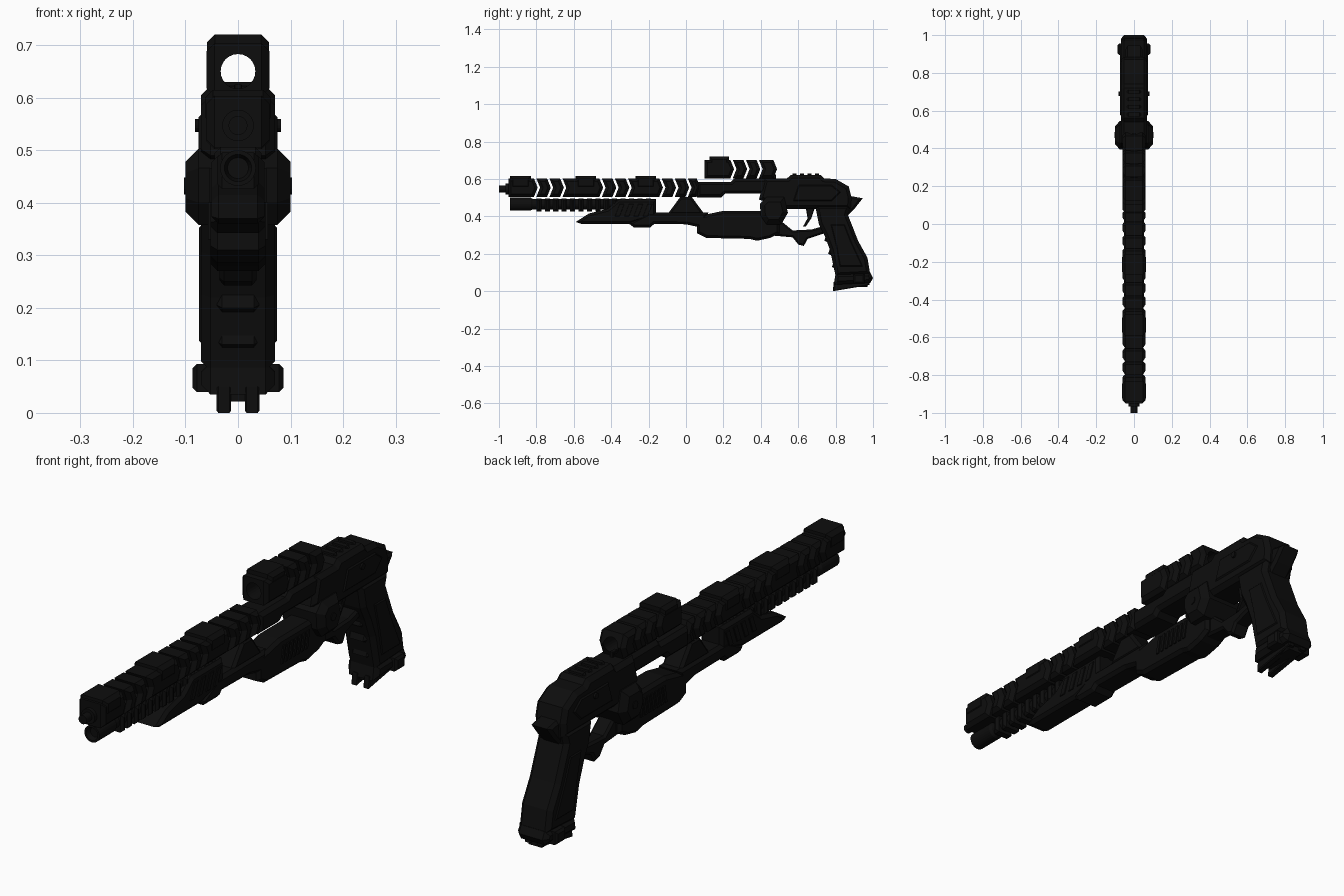
import bpy, bmesh, math
from mathutils import Matrix, Vector

if "Cube" in bpy.data.objects:
    bpy.data.objects.remove(bpy.data.objects["Cube"], do_unlink=True)

black = bpy.data.materials.new("gunmetal_black")
black.use_nodes = True
shade = .004
black.diffuse_color = (shade, shade, shade, 1)
black.node_tree.nodes["Principled BSDF"].inputs["Base Color"].default_value = black.diffuse_color

# Shared landmarks
muzzle_end, shroud_end = -.95, .07
shroud_low, shroud_top = .505, .603
barrel_half, grip_half, drum_half = .06, .07, .1
bore_height, lower_height, sight_height = .547, .466, .65
sides_of_gun = {"left": 1, "right": -1}


def finish(name, bm):
    bmesh.ops.recalc_face_normals(bm, faces=bm.faces)
    mesh = bpy.data.meshes.new(name)
    bm.to_mesh(mesh)
    bm.free()
    mesh.materials.append(black)
    obj = bpy.data.objects.new(name, mesh)
    bpy.context.collection.objects.link(obj)
    return obj


def slab(name, half, profile, soft=.25, x=0):
    """Side profile (y, z) extruded to a half width, rims chamfered in proportion."""
    bm = bmesh.new()
    face = bm.faces.new([bm.verts.new((x - half, y, z)) for y, z in profile])
    grown = bmesh.ops.extrude_face_region(bm, geom=[face])["geom"]
    bmesh.ops.translate(bm, vec=(2 * half, 0, 0),
                        verts=[v for v in grown if isinstance(v, bmesh.types.BMVert)])
    if soft:
        rims = [e for e in bm.edges if math.isclose(e.verts[0].co.x, e.verts[1].co.x)]
        bmesh.ops.bevel(bm, geom=rims, offset=half * soft, segments=1,
                        affect='EDGES', clamp_overlap=True)
    return finish(name, bm)


def block(name, half, front, back, low, top, soft=.25, lean=0):
    """Box section whose top edge can lean backwards."""
    return slab(name, half, [(front, low), (back, low), (back + lean, top), (front + lean, top)], soft)


def turned(name, height, steps, sides=24):
    """Stepped round bar along y from (y, radius) pairs."""
    bm = bmesh.new()
    rings = []
    for y, radius in steps:
        rings.append([bm.verts.new((radius * math.cos(a), y, height + radius * math.sin(a)))
                      for a in (math.tau * i / sides for i in range(sides))])
    for near, far in zip(rings, rings[1:]):
        for i in range(sides):
            j = (i + 1) % sides
            bm.faces.new((near[i], near[j], far[j], far[i]))
    bm.faces.new(rings[0])
    bm.faces.new(rings[-1])
    return finish(name, bm)


def cross_pin(name, y, z, radius, half):
    bm = bmesh.new()
    place = Matrix.Translation(Vector((0, y, z))) @ Matrix.Rotation(math.pi / 2, 4, 'Y')
    bmesh.ops.create_cone(bm, cap_ends=True, segments=16, radius1=radius, radius2=radius,
                          depth=2 * half, matrix=place)
    return finish(name, bm)


def chevrons(name, cuts, low, top, gap=.013, point=.02):
    """Row of arrow-ended segments separated by narrow slits."""
    middle, made = (low + top) / 2, []
    for i, (front, back) in enumerate(zip(cuts, cuts[1:])):
        back -= gap
        profile = [(front, low), (back, low), (back + point, middle), (back, top), (front, top)]
        if i:
            profile.append((front + point, middle))
        made.append(slab(f"{name}_segment_{i + 1}", barrel_half, profile))
    return made


# Upper barrel shroud: three groups of slits, a raised band ahead of each
group_starts = (-.8, -.45, -.13)
slit_pitch = .07
slits = [start + slit_pitch * k for start in group_starts for k in range(3)]
chevrons("shroud", [muzzle_end, *slits, shroud_end], shroud_low, shroud_top)
for i, start in enumerate(group_starts):
    band_back = start - .03
    block(f"shroud_band_{i + 1}", barrel_half + .003, band_back - .11, band_back,
          bore_height, shroud_top + .012)
turned("muzzle", bore_height,
       [(-1, .011), (-1, .018), (-.965, .018), (-.965, .03), (-.9, .03)])

# Lower barrel with cooling rings
turned("lower_barrel", lower_height,
       [(-.92, .02), (-.94, .026), (-.94, .034), (-.83, .034), (-.82, .028), (-.16, .028)])
ring_pitch = .045
for i in range(14):
    front = group_starts[0] + i * ring_pitch
    block(f"cooling_ring_{i + 1}", .04, front, front + ring_pitch * .6,
          lower_height - .04, lower_height + .03)

# Under-barrel housings with slanted louvres
slab("front_housing", .05, [(-.59, .37), (-.56, .36), (-.3, .36), (-.16, .4), (-.16, .49),
                            (-.36, .49), (-.42, .44), (-.52, .415)])
slab("mid_housing", .052, [(-.31, .365), (-.28, .342), (-.19, .342), (-.17, .36), (0, .358),
                           (.08, .34), (.12, .42), (-.2, .42)])
slab("barrel_support", .045, [(-.1, .41), (.1, .41), (.03, shroud_low), (-.03, shroud_low)])
for side, sign in sides_of_gun.items():
    for i in range(4):
        front = i * .05 - .38
        slab(f"{side}_louvre_{i + 1}", .004, [(front, .4), (front + .025, .4),
             (front + .05, lower_height), (front + .025, lower_height)], x=sign * .05)

# Foregrip with ribs
slab("foregrip", .052, [(.06, .31), (.11, .285), (.34, .28), (.38, .27), (.45, .285), (.5, .31),
                        (.5, .4), (.42, .43), (.2, .43), (.06, .4)])
rib_pitch = .026
for i in range(7):
    front = .2 + i * rib_pitch
    block(f"foregrip_rib_{i + 1}", .057, front, front + rib_pitch / 2, .33, .4, soft=0, lean=rib_pitch / 2)

# Receiver
slab("receiver_bar", barrel_half, [(.06, .502), (.19, .502), (.21, .522), (.46, .522),
                                   (.46, shroud_top), (.26, shroud_top), (.24, .585), (.06, .585)])
slab("receiver", grip_half, [(.39, .49), (.42, shroud_top), (.54, shroud_top), (.56, .622),
                             (.72, .622), (.74, shroud_top), (.8, .6), (.87, .56), (.885, .5),
                             (.88, .44), (.54, .44)])
slab("rear_spur", .045, [(.82, .52), (.945, .497), (.9, .44), (.86, .4), (.8, .44)])
slab("receiver_side_panel", grip_half + .005, [(.57, .48), (.78, .48), (.83, .53), (.78, .57), (.6, .57)],
     soft=.1)
for i in range(4):
    front = .57 + i * .04
    block(f"top_rib_{i + 1}", .04, front, front + .02, shroud_top, .63)
cross_pin("receiver_pin", .69, bore_height, .012, .082)
block("rear_sight", .008, .45, .48, shroud_top, .625)

# Wide drum around the frame
slab("side_drum", drum_half, [(.4, .4), (.43, .358), (.51, .358), (.545, .42), (.525, .503),
                              (.43, .503), (.395, lower_height)])
cross_pin("drum_boss", .47, .432, .016, drum_half + .003)

# Trigger and guard
slab("trigger_guard", .035, [(.44, .42), (.44, .3), (.57, .288), (.6, .25), (.63, .242), (.65, .28),
                             (.74, .31), (.74, .35), (.67, .33), (.57, .325), (.515, .37), (.545, .45)])
slab("trigger", .015, [(.64, .45), (.69, .45), (.67, .39), (.64, .345), (.625, .345), (.65, .39)])

# Grip with side panels and finger ridges
slab("grip", grip_half, [(.69, .46), (.71, .36), (.74, .3), (.77, .22), (.8, .08), (.985, .09),
                         (.97, .18), (.92, .27), (.865, .41), (.88, .46)])
slab("grip_panel", grip_half + .004, [(.77, .36), (.8, .24), (.82, .13), (.95, .13), (.885, .27), (.85, .36)],
     soft=.1)
for i in range(3):
    front, low = .74 + i * .02, .27 - i * slit_pitch
    slab(f"finger_ridge_{i + 1}", .04, [(front, low), (front + .06, low - .03),
                                        (front + .06, low + .03), (front + .01, low + .03)])

# Flared base of the grip
slab("grip_base", grip_half, [(.79, .035), (.985, .045), (1, .07), (.985, .1), (.8, .095)])
block("base_lugs", .087, .895, .955, .04, .093, soft=.1)
block("base_web", .04, .8, .97, .022, .05)
for side, sign in sides_of_gun.items():
    slab(f"{side}_base_prong", .014, [(.785, 0), (.98, .033), (.98, .06), (.79, .05)], x=sign * .027)

# Tubular sight, bored through
scope = chevrons("sight", [.1, .25, .32, .39, .48], shroud_top, .703)
scope.append(block("sight_hood", barrel_half - .001, .125, .23, sight_height, .72))
bore = turned("sight_bore_cutter", sight_height, [(0, .033), (.6, .033)])
bore.hide_render = True
for part in scope:
    cut = part.modifiers.new("bore", 'BOOLEAN')
    cut.object, cut.operation, cut.solver = bore, 'DIFFERENCE', 'EXACT'
    bpy.context.view_layer.objects.active = part
    bpy.ops.object.modifier_apply(modifier=cut.name)
bpy.data.objects.remove(bore, do_unlink=True)
